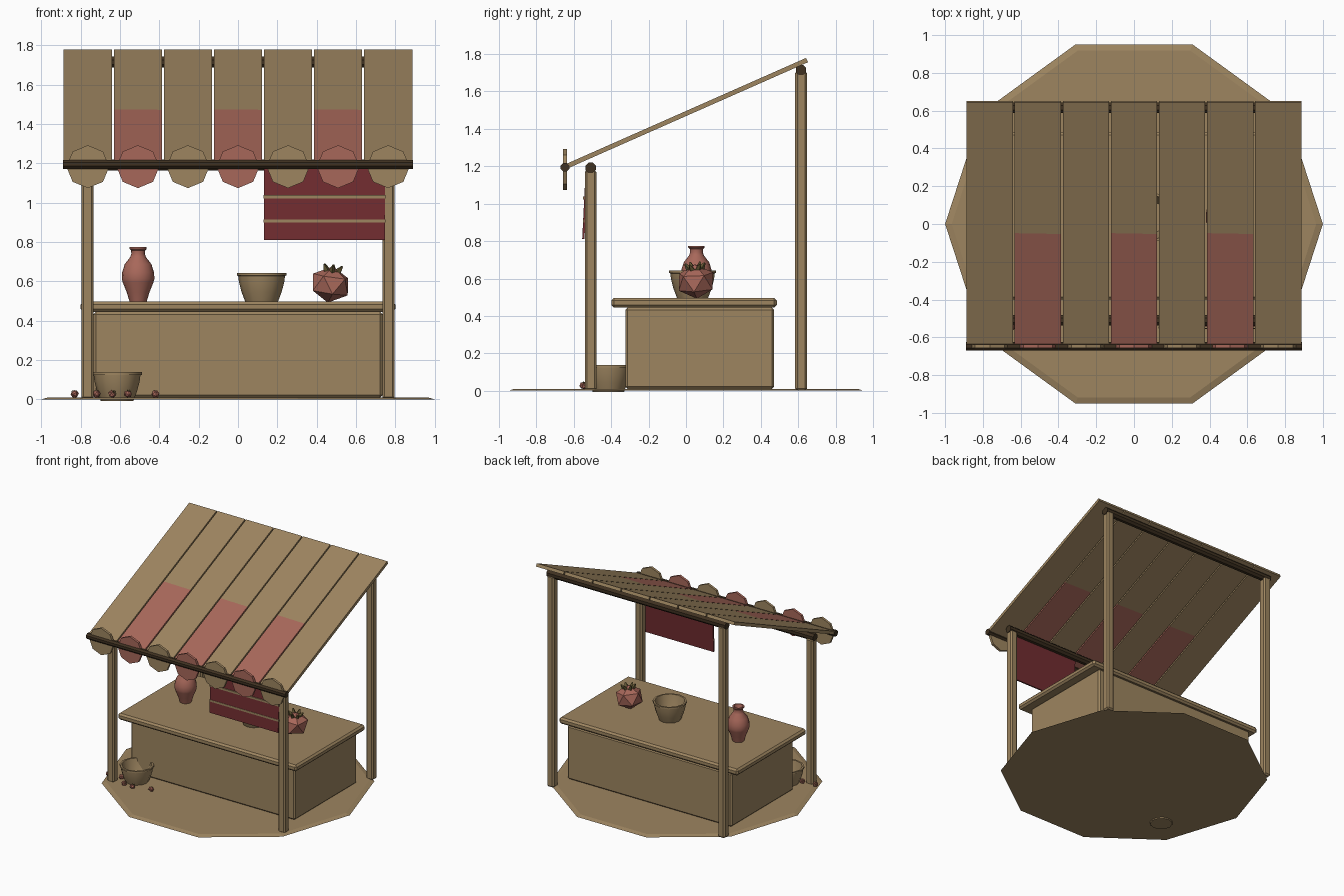
import bpy, bmesh, math, random
from mathutils import Matrix, Vector

if "Cube" in bpy.data.objects:
    bpy.data.objects.remove(bpy.data.objects["Cube"])
random.seed(4)


def material(name, rgb):
    m = bpy.data.materials.new(name)
    m.use_nodes = True
    m.diffuse_color = (*rgb, 1)
    m.node_tree.nodes["Principled BSDF"].inputs["Base Color"].default_value = (*rgb, 1)
    return m


TAN = material("tan wood", (0.34, 0.235, 0.117))
RED = material("faded red", (0.39, 0.137, 0.102))
MAROON = material("maroon cloth", (0.165, 0.026, 0.03))
DARK = material("dark wood", (0.05, 0.031, 0.015))
OLIVE = material("olive leaf", (0.13, 0.1, 0.035))


def finish(bm, name, mats, loc=(0, 0, 0), rot=(0, 0, 0), smooth=False):
    bmesh.ops.recalc_face_normals(bm, faces=bm.faces)
    me = bpy.data.meshes.new(name)
    bm.to_mesh(me)
    bm.free()
    for m in mats:
        me.materials.append(m)
    ob = bpy.data.objects.new(name, me)
    bpy.context.collection.objects.link(ob)
    ob.location, ob.rotation_euler = loc, rot
    if smooth:
        bpy.ops.object.select_all(action="DESELECT")
        ob.select_set(True)
        bpy.context.view_layer.objects.active = ob
        bpy.ops.object.shade_smooth_by_angle(angle=math.radians(35))
    return ob


def box(name, size, loc, mat, bevel=0.0, rot=(0, 0, 0)):
    bm = bmesh.new()
    bmesh.ops.create_cube(bm, size=1)
    bmesh.ops.scale(bm, vec=size, verts=bm.verts)
    if bevel:
        bmesh.ops.bevel(bm, geom=bm.edges[:], offset=bevel, segments=1, affect="EDGES")
    return finish(bm, name, [mat], loc, rot)


def prism(name, sides, r1, r2, depth, loc, mat, rot=(0, 0, 0), spin=0.0):
    bm = bmesh.new()
    bmesh.ops.create_cone(bm, cap_ends=True, segments=sides, radius1=r1, radius2=r2,
                          depth=depth, matrix=Matrix.Rotation(spin, 4, "Z"))
    return finish(bm, name, [mat], loc, rot)


def lathe(name, profile, sides, loc, mat):
    bm = bmesh.new()
    verts = [bm.verts.new((r, 0, z)) for r, z in profile]
    edges = [bm.edges.new(pair) for pair in zip(verts, verts[1:])]
    bmesh.ops.spin(bm, geom=verts + edges, axis=(0, 0, 1), cent=(0, 0, 0),
                   angle=math.tau, steps=sides)
    bmesh.ops.remove_doubles(bm, verts=bm.verts, dist=0.0005)
    return finish(bm, name, [mat], loc, smooth=True)


def fruit(name, radius, loc, turn):
    # Faceted body with a ring of small leaves on the crown
    bm = bmesh.new()
    bmesh.ops.create_icosphere(bm, subdivisions=1, radius=radius)
    bmesh.ops.scale(bm, vec=(1, 1, 0.87), verts=bm.verts)
    body = len(bm.faces)
    for i in range(6):
        a = math.tau * i / 6
        spot = Vector((math.cos(a) * 0.4, math.sin(a) * 0.4, 0.78)) * radius
        tilt = Matrix.Rotation(a, 4, "Z") @ Matrix.Rotation(0.6, 4, "Y")
        bmesh.ops.create_cone(bm, cap_ends=True, segments=4, radius1=radius * 0.17,
                              radius2=radius * 0.05, depth=radius * 0.34,
                              matrix=Matrix.Translation(spot) @ tilt)
    bm.faces.ensure_lookup_table()
    for f in bm.faces[body:]:
        f.material_index = 1
    finish(bm, name, [RED, OLIVE], loc, turn)


# Ground disc, point towards the front
prism("ground", 10, 1.0, 0.965, 0.01, (0, 0, 0.005), TAN, spin=math.pi / 2)

# Posts and the beams they carry
for side, x in (("right", -0.765), ("left", 0.765)):
    box(f"front_post_{side}", (0.062, 0.062, 1.18), (x, -0.51, 0.59), TAN, 0.011)
    box(f"back_post_{side}", (0.062, 0.062, 1.71), (x, 0.615, 0.855), TAN, 0.011)
across = (0, math.pi / 2, 0)
prism("front_beam", 8, 0.03, 0.03, 1.6, (0, -0.51, 1.192), DARK, across, math.pi / 8)
prism("back_beam", 8, 0.03, 0.03, 1.6, (0, 0.615, 1.715), DARK, across, math.pi / 8)
prism("eave_pole", 8, 0.025, 0.025, 1.78, (0, -0.647, 1.195), DARK, across, math.pi / 8)

# Sloping roof boards, every second one painted at its lower part, each with a scallop
slope = math.atan2(0.57, 1.29)
for i in range(7):
    x = (i - 3) * 0.2545
    painted = i % 2 == 1
    bm = bmesh.new()
    bmesh.ops.create_cube(bm, size=1)
    bmesh.ops.scale(bm, vec=(0.245, 1.415, 0.025), verts=bm.verts)
    if painted:
        cut = -0.05
        bmesh.ops.bisect_plane(bm, geom=bm.verts[:] + bm.edges[:] + bm.faces[:],
                               plane_co=(0, cut, 0), plane_no=(0.02, 1, 0))
        for f in bm.faces:
            f.material_index = int(f.calc_center_median().y < cut)
    finish(bm, f"roof_board_{i + 1}", [TAN, RED], (x, 0, 1.482), (slope, 0, 0))
    prism(f"scallop_{i + 1}", 8, 0.109, 0.109, 0.02, (x, -0.647, 1.183),
          RED if painted else TAN, (math.pi / 2, 0, 0))

# Hanging cloth with two thin battens
lean = (-0.05, 0, 0)
box("hanging_cloth", (0.615, 0.012, 0.36), (0.44, -0.54, 0.99), MAROON, 0, lean)
for i, z in enumerate((1.03, 0.907)):
    box(f"cloth_batten_{i + 1}", (0.62, 0.01, 0.016), (0.44, -0.547, z), TAN)

# Counter
box("counter_body", (1.47, 0.795, 0.435), (0, 0.073, 0.227), TAN, 0.012)
box("counter_top", (1.6, 0.885, 0.052), (0, 0.043, 0.471), TAN, 0.014)

# Vase and bowls
vase = [(0, 0), (0.043, 0), (0.058, 0.05), (0.078, 0.1), (0.083, 0.118), (0.081, 0.15),
        (0.068, 0.192), (0.04, 0.228), (0.034, 0.245), (0.036, 0.262), (0.044, 0.27),
        (0.044, 0.28), (0.034, 0.28), (0.026, 0.25), (0, 0.2)]
lathe("vase", vase, 16, (-0.508, 0.056, 0.495), RED)
bowl = [(0, 0), (0.083, 0), (0.102, 0.05), (0.115, 0.1), (0.119, 0.132), (0.126, 0.133),
        (0.126, 0.146), (0.112, 0.146), (0.092, 0.06), (0.075, 0.02), (0, 0.02)]
lathe("counter_bowl", bowl, 12, (0.12, 0.035, 0.496), TAN)
lathe("ground_bowl", bowl, 12, (-0.615, -0.415, -0.008), TAN)

# Large fruit on the counter and small ones spilled on the ground
fruit("large_fruit", 0.107, (0.47, 0.053, 0.584), (0.12, 0.1, 0.5))
spilled = [(-0.83, -0.47), (-0.72, -0.46), (-0.64, -0.54), (-0.56, -0.55), (-0.42, -0.51)]
for i, (x, y) in enumerate(spilled):
    turn = [random.uniform(-1, 1) for _ in range(3)]
    fruit(f"small_fruit_{i + 1}", 0.022, (x, y, 0.027), turn)
